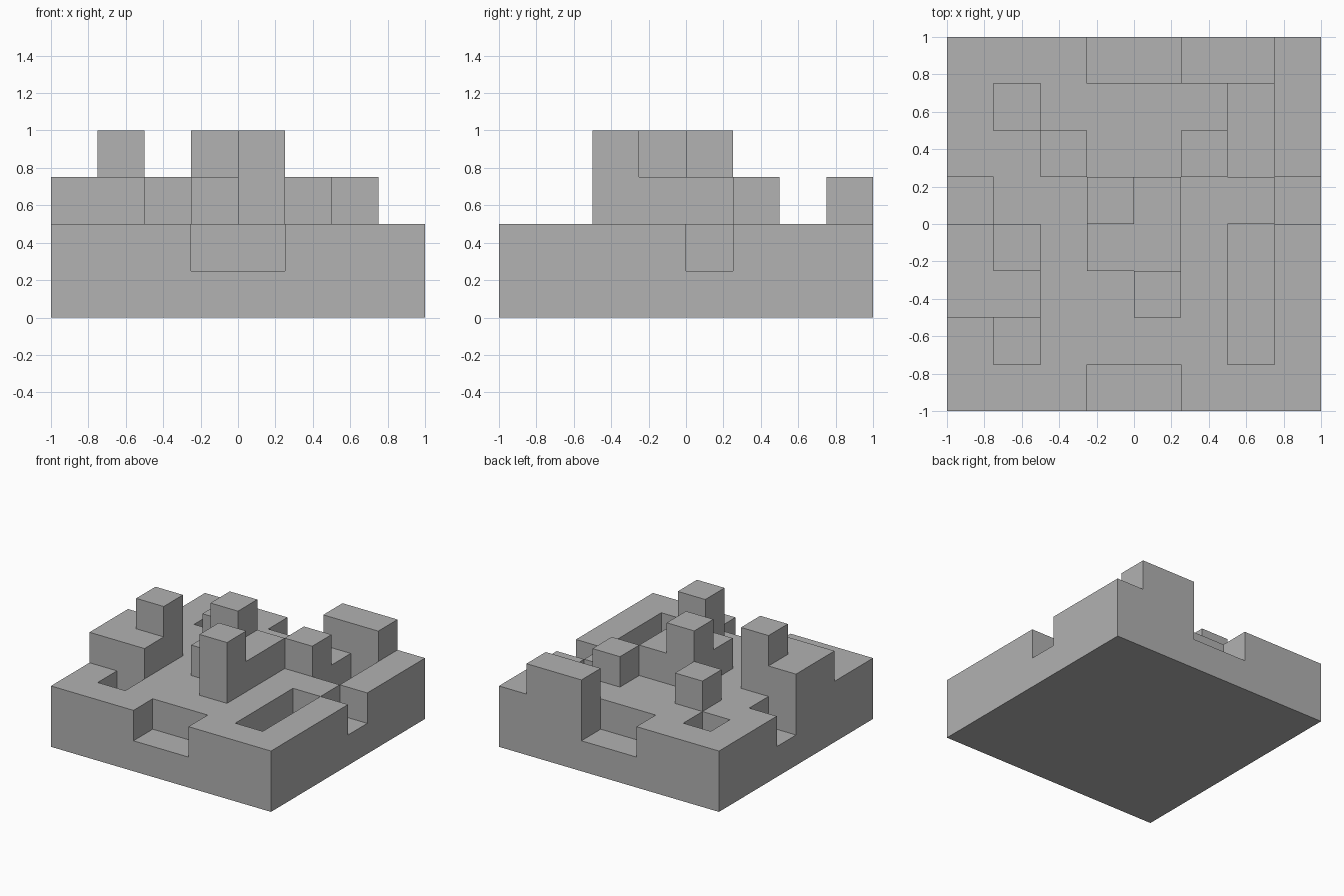
import bpy
import bmesh

CELL = 0.25   # edge length of one block unit
SIZE = 8      # units along each side
GROUND = 2    # ground level, in units

cube = bpy.data.objects.get("Cube")
if cube:
    bpy.data.objects.remove(cube, do_unlink=True)

# Flat stone colour
stone = bpy.data.materials.new("stone_grey")
stone.use_nodes = True
grey = (0.445, 0.445, 0.445, 1)
stone.diffuse_color = grey
for node in stone.node_tree.nodes:
    if node.type == 'BSDF_PRINCIPLED':
        node.inputs["Base Color"].default_value = grey

heights = {(i, j): GROUND for i in range(SIZE) for j in range(SIZE)}


def terrace(x, y, width, depth, level):
    """Set a rectangle of units, counted from the front corner at -x, to a level."""
    for i in range(x, x + width):
        for j in range(y, y + depth):
            heights[i, j] = level


# Notches open to the outer edges
terrace(3, 0, 2, 1, 1)
terrace(3, 7, 2, 1, 1)
terrace(0, 4, 1, 1, 1)
terrace(7, 4, 1, 1, 1)

# Sunken pits
terrace(1, 1, 1, 1, 1)
terrace(1, 6, 1, 1, 1)
terrace(6, 1, 1, 3, 1)
terrace(6, 5, 1, 2, 1)

# Low raised blocks
terrace(0, 2, 2, 2, 3)
terrace(3, 3, 2, 2, 3)
terrace(2, 5, 1, 1, 3)
terrace(5, 5, 1, 1, 3)
terrace(5, 7, 2, 1, 3)

# Tall pillars
terrace(1, 3, 1, 1, 4)
terrace(3, 4, 1, 1, 4)
terrace(4, 2, 1, 1, 4)

# Closed outer skin: tops, underside, and walls wherever the level drops
bm = bmesh.new()


def quad(*corners):
    half = SIZE / 2
    bm.faces.new([bm.verts.new(((x - half) * CELL, (y - half) * CELL, z * CELL))
                  for x, y, z in corners])


for (i, j), top in heights.items():
    ring = [(i, j), (i + 1, j), (i + 1, j + 1), (i, j + 1)]
    quad(*[(x, y, top) for x, y in ring])
    quad(*[(x, y, 0) for x, y in reversed(ring)])
    neighbours = [(i, j - 1), (i + 1, j), (i, j + 1), (i - 1, j)]
    for side, other in enumerate(neighbours):
        a, b = ring[side], ring[(side + 1) % 4]
        for z in range(heights.get(other, 0), top):
            quad((*a, z), (*b, z), (*b, z + 1), (*a, z + 1))

bmesh.ops.remove_doubles(bm, verts=bm.verts[:], dist=CELL / 100)

mesh = bpy.data.meshes.new("terraced_block")
bm.to_mesh(mesh)
bm.free()
mesh.materials.append(stone)
block = bpy.data.objects.new("terraced_block", mesh)
bpy.context.collection.objects.link(block)
